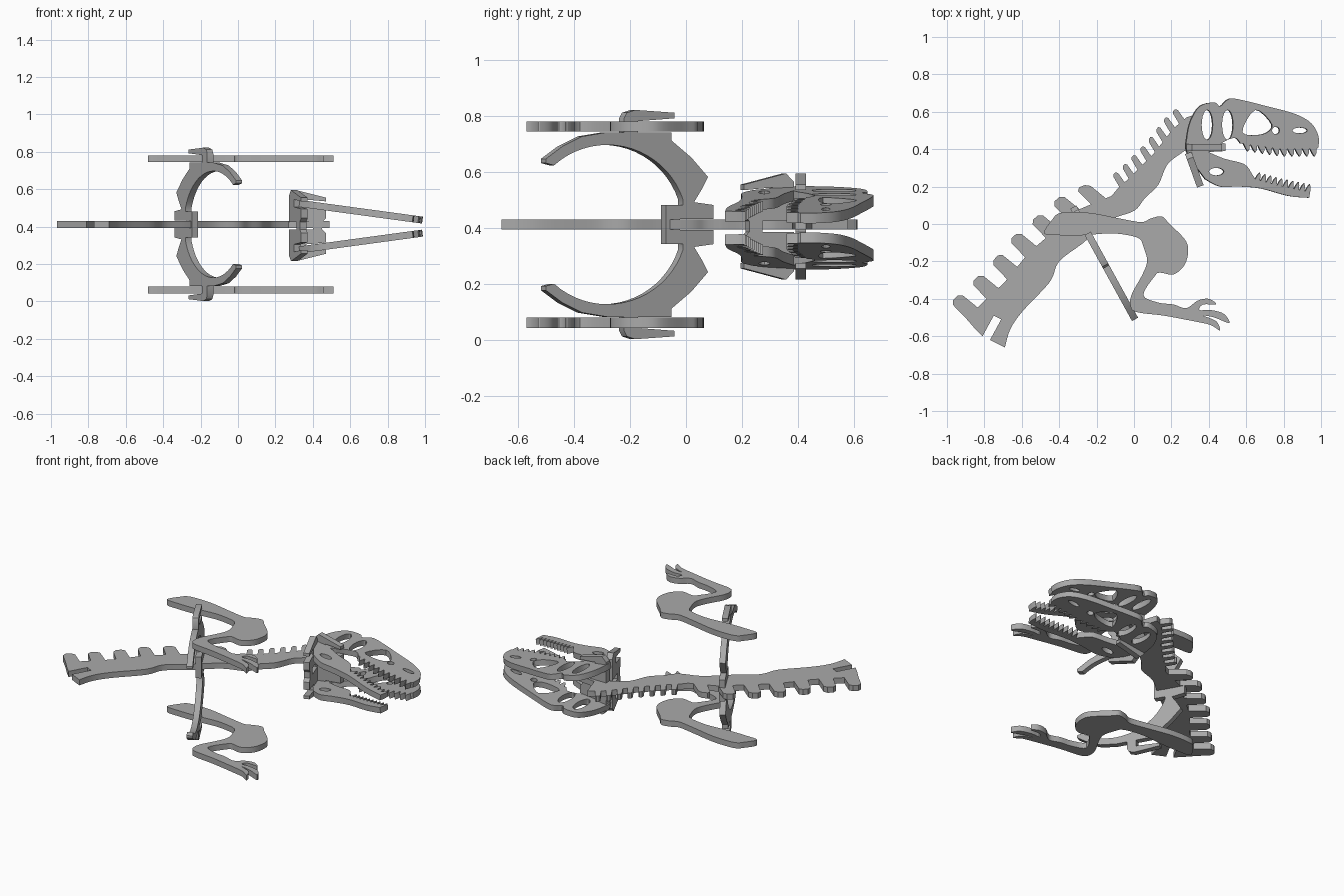
import bpy
import bmesh
from math import cos, sin, radians
from mathutils import Matrix, Vector

default_cube = bpy.data.objects.get("Cube")
if default_cube:
    bpy.data.objects.remove(default_cube, do_unlink=True)

UNIT = 0.01            # outlines are drawn in hundredths
THICKNESS = 0.037
MIDDLE = 0.412         # height of the symmetry plane

grey = bpy.data.materials.new("plain grey")
grey.use_nodes = True
grey_value = (0.4, 0.4, 0.4, 1)
grey.diffuse_color = grey_value
grey.node_tree.nodes["Principled BSDF"].inputs["Base Color"].default_value = grey_value


def smooth(points, closed=False, steps=4):
    """Rounded path through the given points."""
    pts = [Vector(p) for p in points]
    count = len(pts)
    result = []
    for i in range(count if closed else count - 1):
        if closed:
            a, b, c, d = (pts[(i + k) % count] for k in (-1, 0, 1, 2))
        else:
            a, b, c, d = (pts[min(max(i + k, 0), count - 1)] for k in (-1, 0, 1, 2))
        for step in range(steps):
            t = step / steps
            result.append(b + (c - a) * t / 2
                          + (a - b * 2.5 + c * 2 - d / 2) * t * t
                          + (b * 1.5 - a / 2 - c * 1.5 + d / 2) * t ** 3)
    if not closed:
        result.append(pts[-1])
    return result


def along(path, fraction):
    """Point at a fraction of the length of a path."""
    lengths = [(q - p).length for p, q in zip(path, path[1:])]
    rest = fraction * sum(lengths)
    for p, q, length in zip(path, path[1:], lengths):
        if rest <= length:
            return p.lerp(q, rest / length)
        rest -= length
    return path[-1]


def comb(path, count, reach, profile):
    """Repeat a tooth profile along a path, pointing towards reach."""
    path = [Vector(p) for p in path]
    return [along(path, (i + f) / count) + Vector(reach) * h
            for i in range(count) for f, h in profile]


def ellipse(x, y, rx, ry, sides=20):
    turn = radians(360) / sides
    return [(x + rx * cos(i * turn), y + ry * sin(i * turn)) for i in range(sides)]


def mirrored(half):
    """Complete a profile that is symmetric about its own x axis."""
    return half + [(x, -y) for x, y in reversed(half)]


def plate(name, outline, matrix, holes=()):
    """Cut a flat board with holes and place it."""
    curve = bpy.data.curves.new(name + "_outline", "CURVE")
    curve.dimensions = "2D"
    curve.fill_mode = "BOTH"
    curve.extrude = THICKNESS / 2
    for loop in (outline, *holes):
        spline = curve.splines.new("POLY")
        spline.points.add(len(loop) - 1)
        for point, (x, y) in zip(spline.points, loop):
            point.co = (x * UNIT, y * UNIT, 0, 1)
        spline.use_cyclic_u = True
    helper = bpy.data.objects.new(name + "_helper", curve)
    bpy.context.collection.objects.link(helper)
    graph = bpy.context.evaluated_depsgraph_get()
    mesh = bpy.data.meshes.new_from_object(helper.evaluated_get(graph))
    bpy.data.objects.remove(helper, do_unlink=True)
    bm = bmesh.new()
    bm.from_mesh(mesh)
    bmesh.ops.remove_doubles(bm, verts=bm.verts, dist=0.0001)
    bmesh.ops.recalc_face_normals(bm, faces=bm.faces)
    bm.to_mesh(mesh)
    bm.free()
    mesh.materials.clear()
    mesh.materials.append(grey)
    board = bpy.data.objects.new(name, mesh)
    board.matrix_world = matrix
    bpy.context.collection.objects.link(board)
    bpy.ops.object.select_all(action="DESELECT")
    board.select_set(True)
    bpy.context.view_layer.objects.active = board
    bpy.ops.object.shade_smooth_by_angle(angle=radians(30))


def upright(direction, origin):
    """Frame of a standing board: local x runs along direction, local y is up."""
    run = Vector(direction)
    up = Vector((0, 0, 1))
    frame = Matrix((run, up, run.cross(up).normalized())).transposed().to_4x4()
    frame.translation = origin
    return frame


# Backbone: belly edge, neck stub, then two rows of back spines
PRONG = [(0, 0), (.22, 0), (.25, .85), (.38, 1), (.6, 1), (.73, .85), (.78, 0)]
belly = smooth([(-69, -66), (-66, -56), (-59, -46), (-45, -31), (-40, -20),
                (-27, -10), (-13, 2), (0, 7), (6, 14), (13, 21), (18, 32), (27, 39)])
neck_end = [(32, 38), (49, 39), (49, 43), (35, 45), (31, 58)]
neck_base = [(28, 57), (21, 51), (10, 37), (-3, 24), (-9, 19)]
tail_base = [(-12, 15), (-29, 8), (-43, -4), (-56, -15), (-69, -31), (-82, -43), (-92, -53)]
tail_slot = [(-85, -56), (-81, -60), (-75, -49), (-71, -51), (-77, -62)]
spine = (belly + neck_end + comb(neck_base, 8, (-4, 6), PRONG)
         + comb(tail_base, 7, (-9, 8), PRONG) + tail_slot)
plate("backbone", spine, Matrix.Translation((0, 0, MIDDLE)))

# Legs: hip blade, round thigh, shin and clawed foot
hip_and_thigh = [(-48, -5), (-44, 2), (-39, 6), (-24, 6), (-8, 3), (4, 1), (9, 3), (15, 4),
                 (19, 0), (27, -8), (29, -14), (27, -22), (21, -27), (14, -26), (11, -28)]
foot = [(5, -38), (13, -42), (21, -43), (28, -45), (34, -41), (40, -40), (44, -43),
        (37, -43), (35, -46), (41, -46), (48, -48), (51, -53), (43, -50), (37, -49),
        (44, -52), (46, -57), (41, -54), (32, -52), (16, -49), (1, -47)]
shin = [(-2, -43), (-1, -37), (4, -28), (7, -20), (5, -12), (3, -8),
        (-3, -6), (-13, -5), (-27, -6), (-40, -6)]
leg = smooth(hip_and_thigh + foot + shin, closed=True)

# Skull side and lower jaw, each with a row of teeth
TOOTH = [(0, 0), (.2, .6), (.5, 1), (.7, .6), (.85, 0)]
skull = smooth([(35, 36), (28, 39), (28, 46), (30, 55), (35, 63), (43, 65), (46, 63),
                (51, 67), (59, 66), (71, 63), (86, 59), (95, 54), (99, 47), (99, 41)])
skull += comb([(98, 40), (78, 40), (58, 43)], 10, (1, -4), TOOTH)
skull += smooth([(57, 43), (54, 46), (48, 44), (43, 40)])
skull_holes = [ellipse(39, 53, 3, 8), ellipse(50, 53, 3, 8), ellipse(76, 50, 2, 2),
               ellipse(89, 50, 4, 1.5),
               smooth([(65, 61), (74, 53), (69, 48), (58, 49)], closed=True)]
jaw = smooth([(32, 32), (28, 39), (35, 40), (48, 35), (59, 32), (63, 27)])
jaw += comb([(65, 24), (80, 20), (95, 17)], 10, (1, 4), TOOTH)
jaw += smooth([(94, 14), (83, 15), (68, 19), (56, 20), (46, 20), (38, 24)])

for side, sign in (("left", 1), ("right", -1)):
    plate(side + "_leg", leg, Matrix.Translation((0, 0, MIDDLE + sign * 0.351)))
    # Both head boards close in towards the snout
    tilt = (Matrix.Translation((0.3, 0, 0.4 + sign * 0.128))
            @ Matrix.Rotation(sign * 0.135, 4, "Y") @ Matrix.Translation((-0.3, 0, 0)))
    plate(side + "_skull", skull, tilt, skull_holes)
    plate(side + "_jaw", jaw, tilt, [ellipse(44, 28, 4, 2)])

# Hip girdle: two curved arms with a slot for the backbone and one for each leg
arm = [(-3, 2), (9, 2), (9, 7), (2, 8), (5, 13), (7, 17), (1, 24), (-6, 30),
       (-6, 33), (-18, 33), (-18, 37), (-5, 38), (-5, 40), (-19, 41), (-22, 40),
       (-23, 38), (-23, 33), (-29, 33), (-38, 31.5), (-45, 28), (-51, 23.5), (-51, 22)]
arm += [(-29 + 28.5 * cos(radians(a)), 28.5 * sin(radians(a))) for a in range(132, 13, -6)]
arm += [(-2, 7), (-8, 7)]
plate("hip_girdle", mirrored(arm), upright((-0.55, 1, 0), (-0.275, 0, MIDDLE)))

# Head brackets: slotted cross boards that hold the skull and the jaw
bracket = mirrored([(40, 2), (28, 2), (28, 16), (31, 19), (47, 15), (47, 13),
                    (36, 14), (36, 10), (47, 9), (47, 4), (45, 2)])
plate("skull_bracket", bracket, upright((1, 0, 0), (0, 0.41, 0.405)))
plate("jaw_bracket", bracket, upright((0.34, -0.94, 0), (0.195, 0.643, 0.405)))
